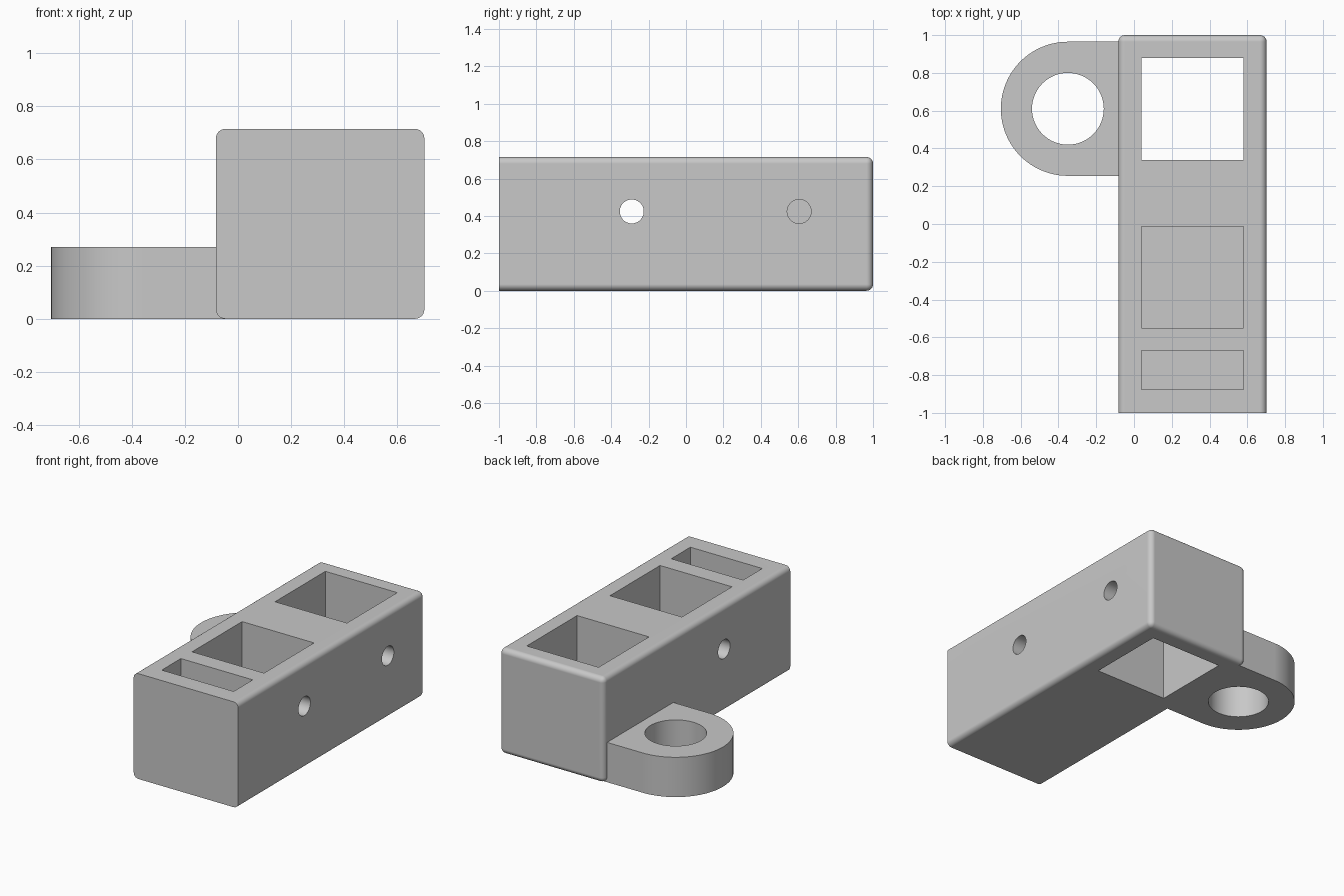
import bpy, bmesh, math
from mathutils import Matrix, Vector

if "Cube" in bpy.data.objects:
    bpy.data.objects.remove(bpy.data.objects["Cube"], do_unlink=True)

grey = bpy.data.materials.new("plain grey")
grey.use_nodes = True
grey.diffuse_color = (0.58, 0.58, 0.58, 1)
grey.node_tree.nodes["Principled BSDF"].inputs["Base Color"].default_value = grey.diffuse_color


def make_object(name, bm):
    bmesh.ops.recalc_face_normals(bm, faces=bm.faces)
    mesh = bpy.data.meshes.new(name)
    bm.to_mesh(mesh)
    bm.free()
    mesh.materials.append(grey)
    obj = bpy.data.objects.new(name, mesh)
    bpy.context.collection.objects.link(obj)
    return obj


def box_mesh(low, high):
    low, high = Vector(low), Vector(high)
    bm = bmesh.new()
    bmesh.ops.create_cube(bm, size=1)
    bmesh.ops.scale(bm, vec=high - low, verts=bm.verts)
    bmesh.ops.translate(bm, vec=(low + high) / 2, verts=bm.verts)
    return bm


def cylinder(name, centre, radius, length, along_x=False):
    bm = bmesh.new()
    turn = Matrix.Rotation(math.pi / 2, 4, "Y") if along_x else Matrix()
    bmesh.ops.create_cone(bm, cap_ends=True, segments=64, radius1=radius, radius2=radius,
                          depth=length, matrix=Matrix.Translation(centre) @ turn)
    return make_object(name, bm)


def combine(target, tool, operation):
    mod = target.modifiers.new(operation, "BOOLEAN")
    mod.operation, mod.solver, mod.object = operation, "EXACT", tool
    bpy.context.view_layer.objects.active = target
    bpy.ops.object.modifier_apply(modifier=mod.name)
    bpy.data.objects.remove(tool, do_unlink=True)


LEFT, RIGHT, HEIGHT, FLOOR = -0.083, 0.702, 0.715, 0.125
LUG_X, LUG_Y, LUG_R, LUG_H = -0.35, 0.61, 0.355, 0.27

# Main block, rounded everywhere except around the front face
bm = box_mesh((LEFT, -1, 0), (RIGHT, 1, HEIGHT))
rounded = [e for e in bm.edges if any(v.co.y > 0 for v in e.verts)]
bmesh.ops.bevel(bm, geom=rounded, offset=0.035, offset_type="OFFSET", segments=6,
                profile=0.5, affect="EDGES", clamp_overlap=True)
block = make_object("block_with_side_lug", bm)

# Side lug: half-round outline pulled up
bm = bmesh.new()
arc = [math.pi / 2 + math.pi * i / 48 for i in range(49)]
outline = [(LUG_X + LUG_R * math.cos(a), LUG_Y + LUG_R * math.sin(a)) for a in arc]
outline += [(-0.04, LUG_Y - LUG_R), (-0.04, LUG_Y + LUG_R)]
base = bm.faces.new([bm.verts.new((x, y, 0)) for x, y in outline])
up = bmesh.ops.extrude_face_region(bm, geom=[base], use_keep_orig=True)
bmesh.ops.translate(bm, vec=(0, 0, LUG_H),
                    verts=[v for v in up["geom"] if isinstance(v, bmesh.types.BMVert)])
combine(block, make_object("lug", bm), "UNION")
combine(block, cylinder("lug_hole", (LUG_X, LUG_Y, 0.1), 0.19, 1), "DIFFERENCE")

# Pockets: the back one goes right through, the others keep a floor
for y0, y1, z0 in ((0.34, 0.88, -0.2), (-0.55, -0.013, FLOOR), (-0.875, -0.67, FLOOR)):
    pocket = make_object("pocket", box_mesh((0.04, y0, z0), (0.58, y1, 1)))
    combine(block, pocket, "DIFFERENCE")

# Cross holes: both walls at the middle pocket, outer wall only at the back pocket
for x, y, length in ((0.3, -0.29, 1.2), (0.6, 0.605, 0.5)):
    combine(block, cylinder("cross_hole", (x, y, 0.424), 0.064, length, True), "DIFFERENCE")

# Smooth rounds with crisp edges and flat main faces
bpy.ops.object.select_all(action="DESELECT")
block.select_set(True)
bpy.context.view_layer.objects.active = block
bpy.ops.object.shade_smooth_by_angle(angle=math.radians(30))
weighted = block.modifiers.new("flat faces", "WEIGHTED_NORMAL")
weighted.keep_sharp = True
